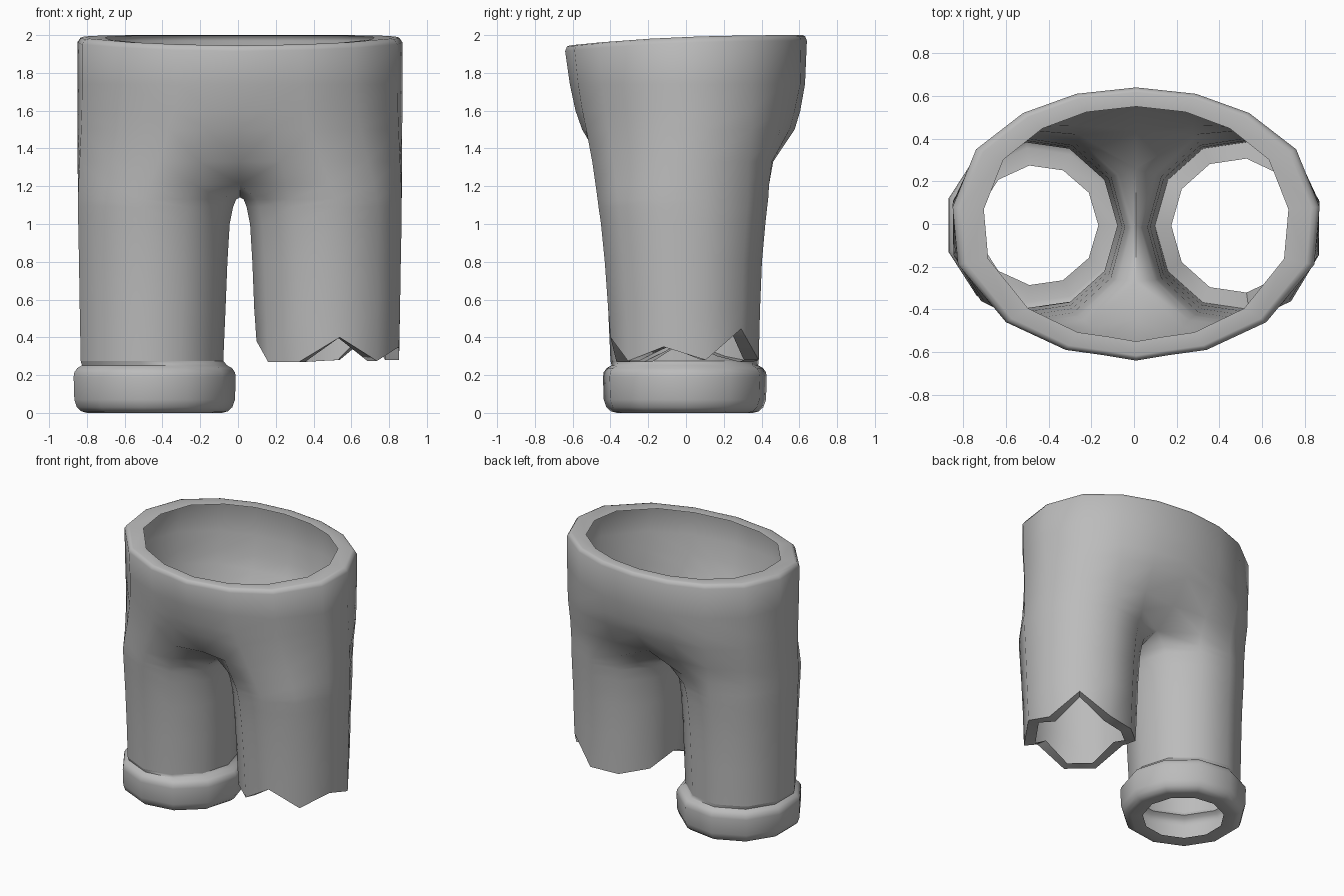
import bpy, bmesh, math

if "Cube" in bpy.data.objects:
    bpy.data.objects.remove(bpy.data.objects["Cube"])

CX = 0.01                                   # body centre line
# Leg corners: outer ones from back to front, then the three inner ones
ANG = [math.radians(180 - 360 / 11 * k) for k in range(2, 10)]
ALL = ANG + [math.radians(180 + 360 / 11 * k) for k in (1, 0, -1)]
WAIST = [(.28, .61), (.53, .52), (.75, .35), (.86, .08),
         (.835, -.19), (.61, -.46), (.33, -.59), (.15, -.615)]

grey = bpy.data.materials.new("grey_cloth")
grey.diffuse_color = (0.5, 0.5, 0.5, 1)
grey.use_nodes = True
grey.node_tree.nodes["Principled BSDF"].inputs["Base Color"].default_value = grey.diffuse_color


def finish(bm, name, angle):
    bmesh.ops.recalc_face_normals(bm, faces=bm.faces)
    me = bpy.data.meshes.new(name)
    bm.to_mesh(me)
    bm.free()
    me.materials.append(grey)
    ob = bpy.data.objects.new(name, me)
    bpy.context.collection.objects.link(ob)
    bpy.ops.object.select_all(action='DESELECT')
    ob.select_set(True)
    bpy.context.view_layer.objects.active = ob
    bpy.ops.object.shade_smooth_by_angle(angle=math.radians(angle))


def leg_point(a, xin, xout, yf, yb, k=1):
    r = (xout - xin) / 1.96
    return xin + r + k * r * math.cos(a), (yf + yb) / 2 + k * (yb - yf) / 1.98 * math.sin(a)


def leg_ring(bm, s, heights, ext, k=1):
    pts = [leg_point(a, *ext, k) for a in ALL]
    return [bm.verts.new((CX + s * x, y, z)) for (x, y), z in zip(pts, heights)]


def bridge(bm, a, b, closed=True):
    n = len(a)
    for i in range(n if closed else n - 1):
        j = (i + 1) % n
        bm.faces.new((a[i], a[j], b[j], b[i]))


# Trousers: waist lip, then hip rings down to the crotch
# height, waist blend, front and back reach, front and back middle, x and y scale
HIPS = [(1.995, 1, -.615, .61, -.64, .64, .83, .86),
        (2.0, 1, -.615, .61, -.64, .64, .955, .965),
        (1.994, 1, -.615, .61, -.64, .64, .98, .985),
        (1.97, 1, -.615, .61, -.64, .64, 1, 1),
        (1.74, 1, -.595, .605, -.615, .63, 1, 1),
        (1.6, .9, -.57, .58, -.585, .605, 1, 1),
        (1.5, .75, -.545, .56, -.55, .575, 1, 1),
        (1.33, .42, -.505, .485, -.45, .44, 1, 1),
        (1.21, .15, -.482, .45, -.27, .26, 1, 1)]
# height, inner and outer x, front and back y
LEGS = [(1.13, .02, .857, -.468, .435), (1.09, .036, .857, -.463, .43),
        (1.0, .054, .856, -.45, .42), (.8, .066, .852, -.43, .402),
        (.55, .076, .848, -.412, .392)]
HEM = (.088, .843, -.40, .385)
TORN = [.27, .28, .445, .28, .35, .275, .40, .27, .27, .38, .30]

bm = bmesh.new()
rows = {1: [], -1: []}
for z, t, yf, yb, mf, mb, kx, ky in HIPS:
    def put(x, y):
        h = z - (.055 * max(0, (.64 - y) / 1.28) ** 2.5 if z > 1.9 else 0)
        return bm.verts.new((CX + x * kx, y * ky, h))
    front, back = put(0, mf), put(0, mb)
    for s in rows:
        ring = [back]
        for a, (wx, wy) in zip(ANG, WAIST):
            lx, ly = leg_point(a, .01, .858, yf, yb)
            wy *= yb / .61 if wy > 0 else -yf / .615
            ring.append(put(s * (lx + (wx - lx) * t), ly + (wy - ly) * t))
        rows[s].append(ring + [front])
crotch = bm.verts.new((CX, 0, 1.14))

for s, rings in rows.items():
    for a, b in zip(rings, rings[1:]):
        bridge(bm, a, b, closed=False)
    # Legs: closed rings below the crotch
    legs = [rings[-1][1:] + [crotch, rings[-1][0]]]
    legs += [leg_ring(bm, s, [z] * 11, ext) for z, *ext in LEGS]
    # Hem: ragged with a turned-in edge on the right leg, level on the left
    legs.append(leg_ring(bm, s, TORN if s > 0 else [.275] * 11, HEM))
    if s > 0:
        legs.append(leg_ring(bm, s, TORN, HEM, .8))
    for a, b in zip(legs, legs[1:]):
        bridge(bm, a, b)
finish(bm, "trousers", 60)

# Cuff: rounded band below the left leg with a turned-in bottom edge
PROFILE = [(.392, .252), (.418, .237), (.434, .215), (.438, .19), (.434, .07), (.42, .03),
           (.395, .008), (.365, 0), (.283, .008)]
bm = bmesh.new()
rings = [leg_ring(bm, -1, [.275] * 11, HEM)]
for r, z in PROFILE:
    rings.append([bm.verts.new((-.45 - r * math.cos(a), -.006 + r * math.sin(a), z)) for a in ALL])
for a, b in zip(rings, rings[1:]):
    bridge(bm, a, b)
finish(bm, "leg_cuff", 60)
